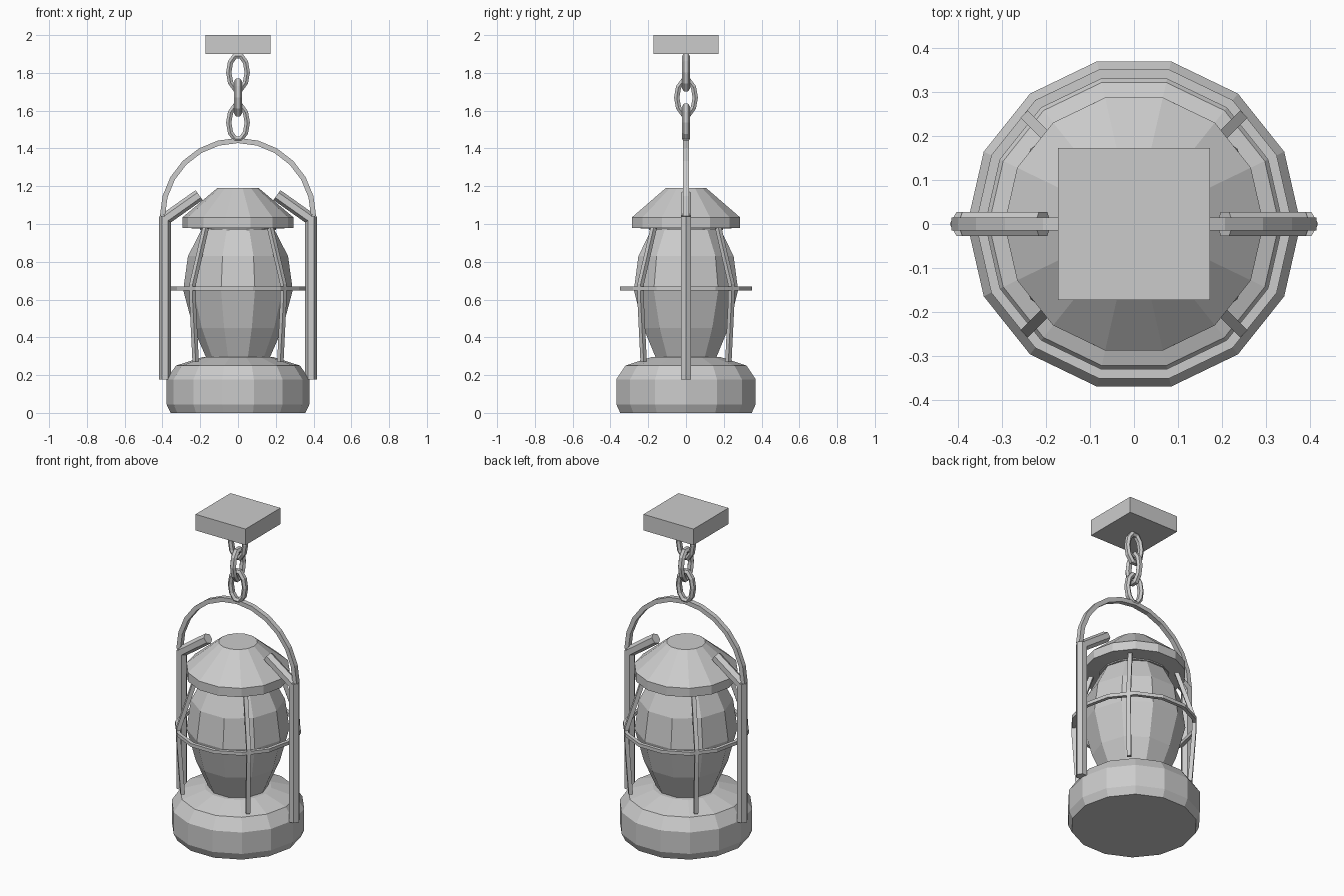
import bpy, bmesh
from math import sin, cos, pi, radians
from mathutils import Vector

if "Cube" in bpy.data.objects:
    bpy.data.objects.remove(bpy.data.objects["Cube"])


def finish(name, bm):
    bmesh.ops.recalc_face_normals(bm, faces=bm.faces)
    mesh = bpy.data.meshes.new(name)
    bm.to_mesh(mesh)
    bm.free()
    obj = bpy.data.objects.new(name, mesh)
    bpy.context.collection.objects.link(obj)
    return obj


def skin(bm, rings, closed):
    """Join successive rings of vertices; cap the ends unless closed."""
    n = len(rings[0])
    pairs = list(zip(rings, rings[1:]))
    if closed:
        pairs.append((rings[-1], rings[0]))
    else:
        bm.faces.new(rings[0])
        bm.faces.new(rings[-1])
    for a, b in pairs:
        for j in range(n):
            k = (j + 1) % n
            bm.faces.new((a[j], a[k], b[k], b[j]))


def lathe(name, profile, sides, closed=False):
    bm = bmesh.new()
    rings = [[bm.verts.new((r * cos(2 * pi * i / sides), r * sin(2 * pi * i / sides), z))
              for i in range(sides)] for r, z in profile]
    skin(bm, rings, closed)
    return finish(name, bm)


def sweep(name, path, section, normal, closed=False):
    """Sweep a section (in-plane offset, out-of-plane offset) along a planar path."""
    bm = bmesh.new()
    pts, normal, n = [Vector(p) for p in path], Vector(normal), len(path)
    rings = []
    for i, p in enumerate(pts):
        d_in = (p - pts[i - 1]).normalized() if closed or i > 0 else None
        d_out = (pts[(i + 1) % n] - p).normalized() if closed or i < n - 1 else None
        d_in, d_out = d_in or d_out, d_out or d_in
        t = (d_in + d_out).normalized()
        side = normal.cross(t) / max(t.dot(d_in), 0.3)
        rings.append([bm.verts.new(p + side * a + normal * b) for a, b in section])
    skin(bm, rings, closed)
    return finish(name, bm)


def polygon(sides, ra, rb, start=0.0):
    return [(ra * cos(start + 2 * pi * i / sides), rb * sin(start + 2 * pi * i / sides))
            for i in range(sides)]


def rect(a, b):
    return [(a, b), (-a, b), (-a, -b), (a, -b)]


# Lantern body
lathe("base", [(0.357, 0), (0.378, 0.045), (0.378, 0.178), (0.329, 0.25), (0.19, 0.295)], 14)
lathe("glass_globe", [(0.165, 0.285), (0.237, 0.45), (0.29, 0.65), (0.265, 0.83), (0.185, 0.985)], 10)
lathe("cap", [(0.2, 0.968), (0.2, 0.975), (0.294, 0.98), (0.294, 1.035), (0.11, 1.19)], 14)

# Wire cage
lathe("cage_ring", [(0.337, 0.647), (0.359, 0.647), (0.359, 0.668), (0.337, 0.668)], 14, closed=True)
for i in range(4):
    a = radians(45 + 90 * i)
    path = [(r * cos(a), r * sin(a), z)
            for r, z in [(0.24, 0.985), (0.34, 0.68), (0.34, 0.60), (0.317, 0.27)]]
    sweep(f"cage_wire_{i + 1}", path, rect(0.012, 0.012), (-sin(a), cos(a), 0))

# Side posts with angled arms
hexagon = polygon(6, 0.032, 0.032)
for s, label in ((-1, "left"), (1, "right")):
    sweep(f"{label}_post", [(s * 0.386, 0, 0.178), (s * 0.386, 0, 1.04)], hexagon, (0, 1, 0))
    sweep(f"{label}_arm", [(s * 0.38, 0, 1.03), (s * 0.206, 0, 1.153)], hexagon, (0, 1, 0))

# Carrying hoop
hoop = [(0.4 * cos(pi * i / 12), 0, 1.04 + 0.402 * sin(pi * i / 12)) for i in range(13)]
sweep("carry_hoop", hoop, rect(0.0135, 0.015), (0, 1, 0))

# Chain of alternating links
for i, z in enumerate((1.803, 1.670, 1.537)):
    ring = polygon(10, 0.049, 0.092)
    if i == 1:
        path, normal = [(0, u, z + v) for u, v in ring], (1, 0, 0)
    else:
        path, normal = [(u, 0, z + v) for u, v in ring], (0, 1, 0)
    sweep(f"chain_link_{i + 1}", path, polygon(6, 0.016, 0.02, pi / 6), normal, closed=True)

# Ceiling plate
bm = bmesh.new()
bmesh.ops.create_cube(bm, size=1)
for v in bm.verts:
    v.co = Vector((v.co.x * 0.344, v.co.y * 0.344, 1.95 + v.co.z * 0.1))
finish("ceiling_plate", bm)
